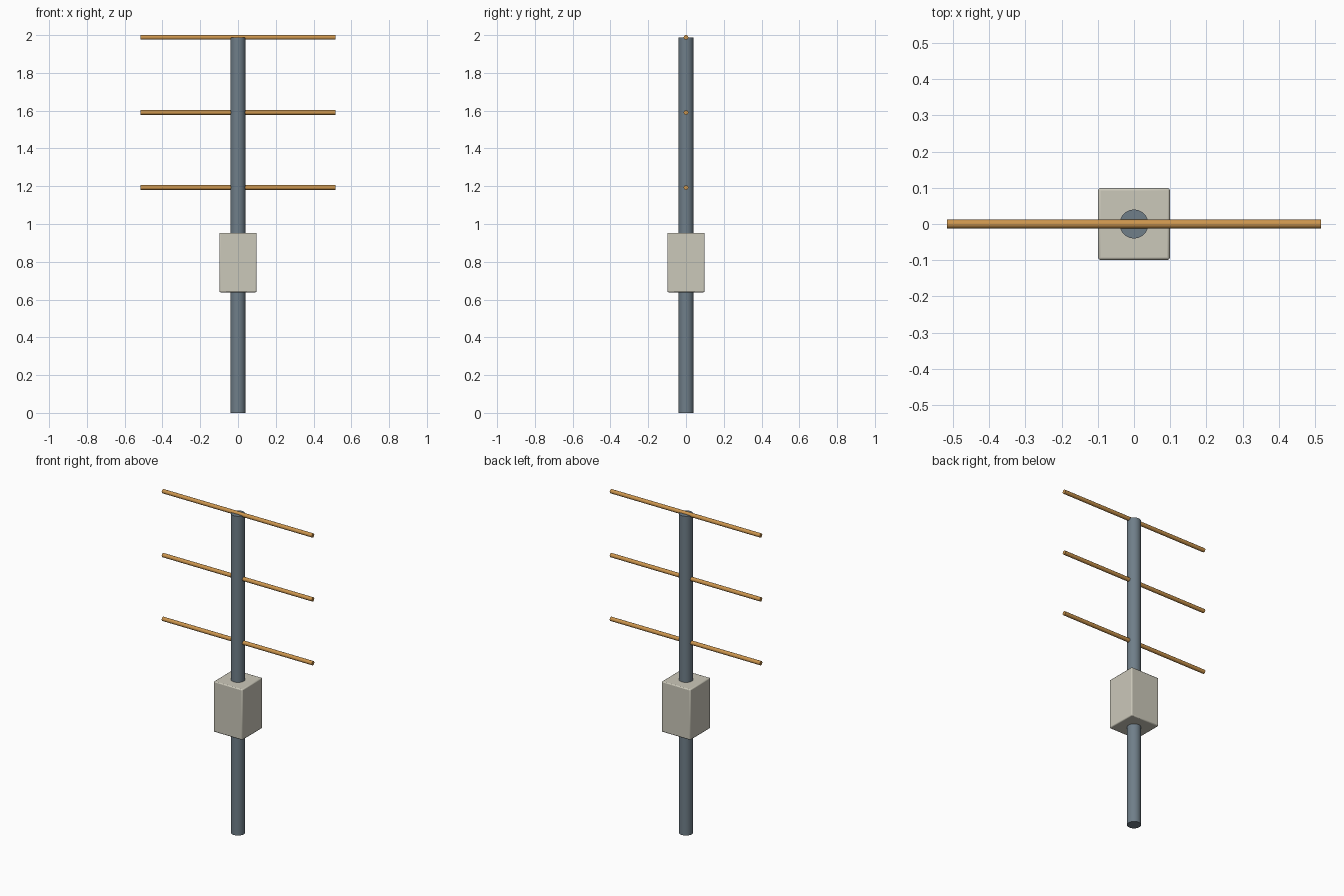
import bpy, math

if "Cube" in bpy.data.objects:
    bpy.data.objects.remove(bpy.data.objects["Cube"])


def material(name, rgb):
    m = bpy.data.materials.new(name)
    m.diffuse_color = (*rgb, 1)
    m.use_nodes = True
    m.node_tree.nodes["Principled BSDF"].inputs["Base Color"].default_value = m.diffuse_color
    return m


STEEL = material("blue_grey_steel", (0.16, 0.21, 0.25))
COPPER = material("copper", (0.60, 0.30, 0.075))
CASING = material("pale_grey_casing", (0.60, 0.58, 0.49))


def finish(name, mat, bevel=0.0, segments=2):
    ob = bpy.context.object
    ob.name = name
    ob.data.materials.append(mat)
    bpy.ops.object.transform_apply(location=False, rotation=True, scale=True)
    if bevel:
        b = ob.modifiers.new("soft_edges", 'BEVEL')
        b.width = bevel
        b.segments = segments
        b.limit_method = 'ANGLE'
    bpy.ops.object.shade_smooth_by_angle(angle=math.radians(35))
    return ob


# Mast
POLE_TOP = 1.988
bpy.ops.mesh.primitive_cylinder_add(vertices=24, radius=0.04, depth=POLE_TOP,
                                    location=(0, 0, POLE_TOP / 2))
finish("mast", STEEL)

# Equipment box around the mast
bpy.ops.mesh.primitive_cube_add(size=1, location=(0, 0, 0.796))
bpy.context.object.scale = (0.198, 0.198, 0.315)
finish("equipment_box", CASING, bevel=0.006)

# Horizontal antenna rods
for i, z in enumerate((1.193, 1.59, 1.988)):
    bpy.ops.mesh.primitive_cylinder_add(vertices=12, radius=0.0125, depth=1.034,
                                        location=(0, 0, z), rotation=(0, math.pi / 2, 0))
    finish(f"antenna_rod_{i + 1}", COPPER)
